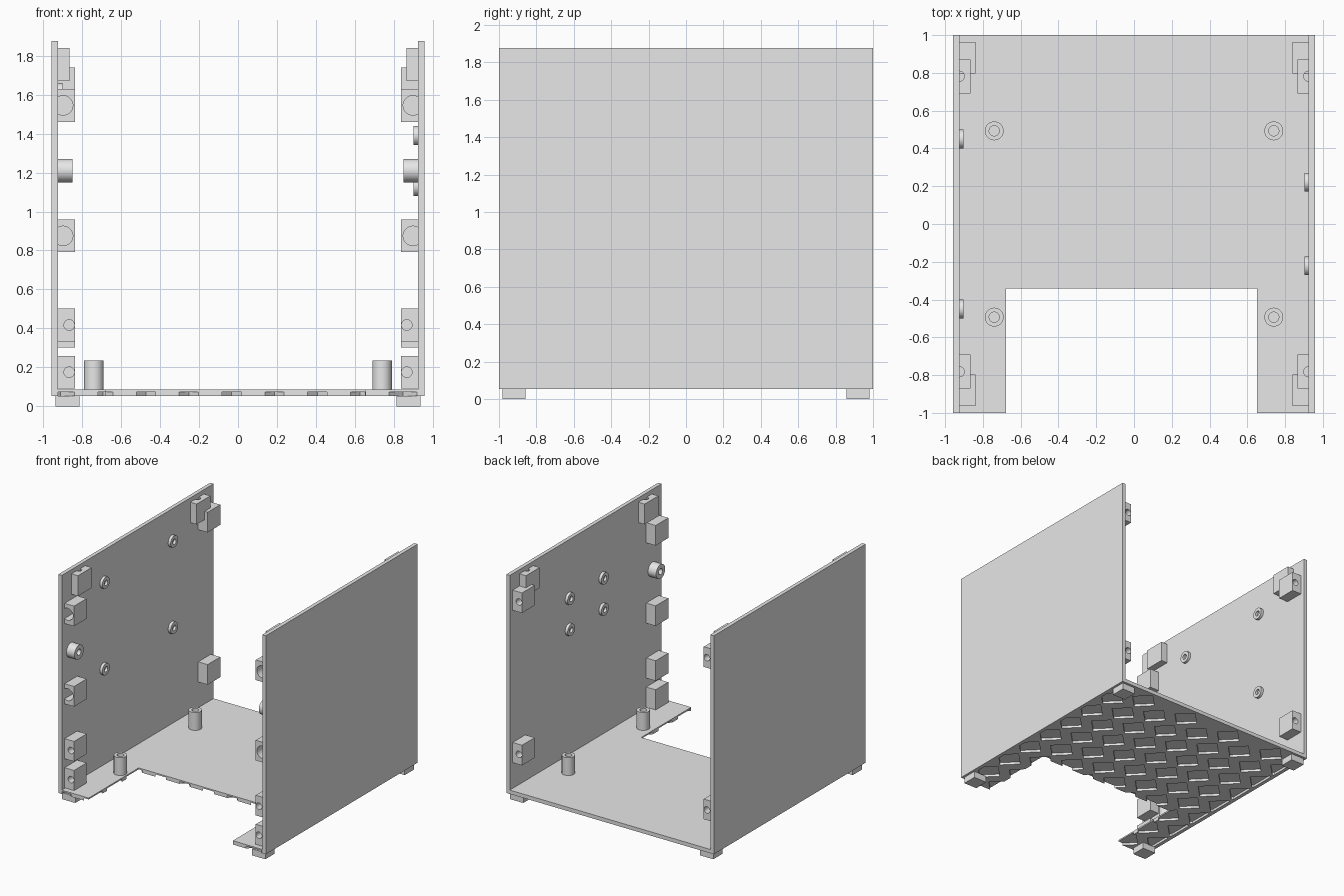
import bpy, bmesh, math
from mathutils import Matrix, Vector

if "Cube" in bpy.data.objects:
    bpy.data.objects.remove(bpy.data.objects["Cube"])

GREY = (0.8, 0.8, 0.8, 1)
mat = bpy.data.materials.new("plain_grey")
mat.use_nodes = True
mat.diffuse_color = GREY
mat.node_tree.nodes["Principled BSDF"].inputs["Base Color"].default_value = GREY


def make(name, bm):
    mesh = bpy.data.meshes.new(name)
    bmesh.ops.recalc_face_normals(bm, faces=bm.faces)
    bm.to_mesh(mesh)
    bm.free()
    mesh.materials.append(mat)
    obj = bpy.data.objects.new(name, mesh)
    bpy.context.collection.objects.link(obj)
    return obj


def box(name, x, y, z):
    """Box from (low, high) pairs, in any order."""
    bm = bmesh.new()
    bmesh.ops.create_cube(bm, size=1)
    for v in bm.verts:
        v.co = [(r[0] + r[1]) / 2 + c * abs(r[1] - r[0]) for c, r in zip(v.co, (x, y, z))]
    return make(name, bm)


def rod(name, start, end, radius, sides=32):
    start, end = Vector(start), Vector(end)
    axis = end - start
    bm = bmesh.new()
    turn = axis.to_track_quat("Z", "Y").to_matrix().to_4x4()
    bmesh.ops.create_cone(bm, cap_ends=True, segments=sides, radius1=radius, radius2=radius,
                          depth=axis.length,
                          matrix=Matrix.Translation((start + end) / 2) @ turn)
    for f in bm.faces:
        f.smooth = len(f.verts) == 4
    for e in bm.edges:
        e.smooth = all(len(f.verts) == 4 for f in e.link_faces)
    return make(name, bm)


def cut(obj, cutter):
    """Subtract the cutter, bake the result and drop the cutter."""
    mod = obj.modifiers.new("cut", "BOOLEAN")
    mod.operation, mod.solver, mod.object = "DIFFERENCE", "EXACT", cutter
    bpy.context.view_layer.update()
    graph = bpy.context.evaluated_depsgraph_get()
    baked = bpy.data.meshes.new_from_object(obj.evaluated_get(graph))
    obj.modifiers.clear()
    obj.data = baked
    bpy.data.objects.remove(cutter)
    return obj


def tube(name, start, end, radius, hole):
    """Round standoff with a bore open at its far end."""
    start, end = Vector(start), Vector(end)
    step = (end - start) * 0.9
    return cut(rod(name, start, end, radius), rod("bore", end - step, end + step, hole))


def prism(bm, points, low, high):
    face = bm.faces.new([bm.verts.new((x, y, low)) for x, y in points])
    grown = bmesh.ops.extrude_face_region(bm, geom=[face])["geom"]
    up = [g for g in grown if isinstance(g, bmesh.types.BMVert)]
    bmesh.ops.translate(bm, verts=up, vec=(0, 0, high - low))


IN, OUT = 0.925, 0.957            # wall faces
BASE, FLOOR, TOP = 0.054, 0.086, 1.876

# Floor with the front cut-out
bm = bmesh.new()
prism(bm, [(-IN, -1), (-0.677, -1), (-0.677, -0.342), (0.652, -0.342),
           (0.652, -1), (IN, -1), (IN, 1), (-IN, 1)], BASE, FLOOR)
floor = make("floor", bm)

# Staggered diamond pockets in the underside
bm = bmesh.new()
PITCH, ROW, HALF = 0.22, 0.127, 0.113
for i in range(-4, 5):
    for j in range(-7, 10):
        cx, cy = -0.0325 + i * PITCH, -0.2785 + j * ROW
        if (i + j) % 2 == 0 and cy + HALF < 0.99:
            prism(bm, [(cx + HALF, cy), (cx, cy + HALF), (cx - HALF, cy), (cx, cy - HALF)],
                  BASE - 0.03, BASE + 0.02)
cut(floor, make("pocket_cutter", bm))

for s, side in ((1, "left"), (-1, "right")):
    box(side + "_wall", (s * IN, s * OUT), (-1, 1), (BASE, TOP))

    for e, end in ((1, "back"), (-1, "front")):
        # Feet and floor standoffs
        box(f"{side}_{end}_foot", (s * 0.815, s * 0.938), (e * 0.857, e * 0.98), (0, BASE))
        tube(f"{side}_{end}_standoff", (s * 0.74, e * 0.493, FLOOR),
             (s * 0.74, e * 0.493, 0.235), 0.05, 0.027)
        # Lid clips with a half-round screw hole against the wall
        clip = box(f"{side}_{end}_lid_clip", (s * 0.866, s * IN), (e * 0.692, e * 0.872),
                   (1.67, 1.84))
        cut(clip, rod("hole", (s * IN, e * 0.782, 1.73), (s * IN, e * 0.782, 1.9), 0.027))

    # Panel blocks: end, centre height, hole offset, hole radius
    small, large = (0.867, 0.027), (0.898, 0.05)
    blocks = [(-1, 0.175, small), (-1, 0.417, small), (-1, 0.875, large), (-1, 1.545, large),
              (1, 0.385, small), (1, 1.655, small)]
    for n, (e, z, (hx, hr)) in enumerate(blocks):
        block = box(f"{side}_panel_block_{n + 1}", (s * 0.838, s * IN), (e * 0.797, e * 0.963),
                    (z - 0.084, z + 0.084))
        cut(block, rod("hole", (s * hx, e * 0.86, z), (s * hx, e * 1.05, z), hr))

    # Round boss near the front edge
    tube(side + "_boss", (s * IN, -0.88, 1.21), (s * 0.85, -0.88, 1.21), 0.06, 0.025)

    # Four small mounting rings on the wall
    ring_y, ring_z = (0.222, (1.13, 1.39)) if s > 0 else (0.45, (0.89, 1.61))
    for y in (-ring_y, ring_y):
        for z in ring_z:
            tube(side + "_mount_ring", (s * IN, y, z), (s * 0.902, y, z), 0.049, 0.022)
